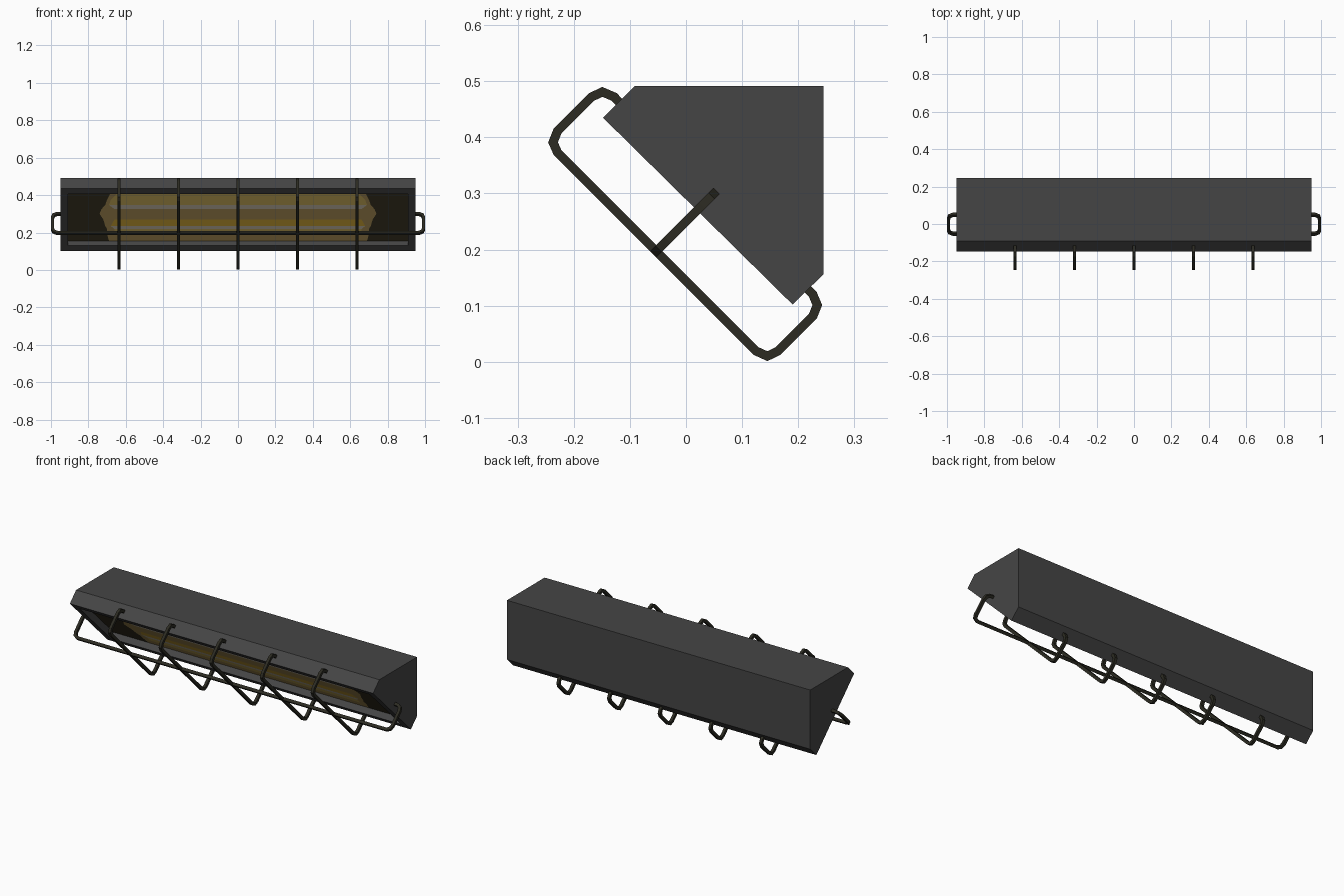
import bpy, bmesh, math
from mathutils import Vector

if "Cube" in bpy.data.objects:
    bpy.data.objects.remove(bpy.data.objects["Cube"])

S = math.sqrt(0.5)
DEPTH = 0.036


def material(name, rgb):
    m = bpy.data.materials.new(name)
    m.diffuse_color = (*rgb, 1)
    m.use_nodes = True
    m.node_tree.nodes["Principled BSDF"].inputs["Base Color"].default_value = m.diffuse_color
    return m


grey = material("charcoal housing", (0.060, 0.060, 0.060))
bar_mat = material("dark olive bars", (0.025, 0.024, 0.016))
panel_mats = [material("dark panel ends", (0.045, 0.037, 0.017)),
              material("amber glow", (0.66, 0.47, 0.11)),
              material("brown glow", (0.45, 0.31, 0.10)),
              material("pale tube", (0.60, 0.54, 0.42)),
              material("deep amber", (0.68, 0.42, 0.04))]


def add_object(name, bm, mats):
    me = bpy.data.meshes.new(name)
    bm.to_mesh(me)
    bm.free()
    for m in mats:
        me.materials.append(m)
    ob = bpy.data.objects.new(name, me)
    bpy.context.collection.objects.link(ob)
    return ob


# Housing: extruded wedge profile with a recessed slanted front
profile = [(-0.148, 0.435), (-0.092, 0.491), (0.245, 0.491), (0.245, 0.156), (0.19, 0.102)]
bm = bmesh.new()
base = bm.faces.new([bm.verts.new((-0.95, y, z)) for y, z in profile])
ext = bmesh.ops.extrude_face_region(bm, geom=[base])
bmesh.ops.translate(bm, vec=(1.9, 0, 0), verts=[v for v in ext["geom"] if isinstance(v, bmesh.types.BMVert)])
bmesh.ops.recalc_face_normals(bm, faces=bm.faces)
front = max(bm.faces, key=lambda f: f.normal.dot(Vector((0, -S, -S))))
bmesh.ops.inset_region(bm, faces=[front], thickness=0.057)
floor = bmesh.ops.extrude_discrete_faces(bm, faces=[front])["faces"][0]
for v in floor.verts:
    v.co += Vector((0, S, S)) * DEPTH
corners = [v.co.copy() for v in floor.verts]
bmesh.ops.delete(bm, geom=[floor], context="FACES_ONLY")
add_object("housing", bm, [grey])

# Lamp panel: recess floor split into coloured bands with ragged ends
xmax = max(c.x for c in corners)
low = min(corners, key=lambda c: c.z)
high = max(corners, key=lambda c: c.z)
levels = [low.z, 0.19, 0.218, 0.235, 0.27, 0.30, 0.325, 0.347, 0.375, high.z]
bands = [2, 1, 3, 4, 2, 2, 3, 1, 1]
outer = [0.69, 0.70, 0.70, 0.71, 0.72, 0.74, 0.73, 0.71, 0.70, 0.67]
inner = [0.62, 0.66, 0.66, 0.68, 0.66, 0.66, 0.66, 0.69, 0.68, 0.62]
bm = bmesh.new()
rows = []
for i, z in enumerate(levels):
    t = (z - low.z) / (high.z - low.z)
    y = low.y + t * (high.y - low.y)
    rows.append([bm.verts.new((x, y, z)) for x in
                 (-xmax, -outer[i], -inner[i], inner[i], outer[i], xmax)])
for i, band in enumerate(bands):
    for j, idx in enumerate([0, 2, band, 2, 0]):
        f = bm.faces.new((rows[i][j], rows[i][j + 1], rows[i + 1][j + 1], rows[i + 1][j]))
        f.material_index = idx
add_object("lamp_panel", bm, panel_mats)


# Guard bars: square rod swept along a flat path, mitred at each bend
def rod(name, points, normal, half=0.008):
    pts = [Vector(p) for p in points]
    n = Vector(normal).normalized()
    bm = bmesh.new()
    rings = []
    for i, p in enumerate(pts):
        a = (p - pts[max(i - 1, 0)]).normalized()
        b = (pts[min(i + 1, len(pts) - 1)] - p).normalized()
        side = n.cross(a + b).normalized()
        ref = n.cross(a if a.length else b)
        side *= half / max(side.dot(ref), 0.5)
        rings.append([bm.verts.new(p + side * s + n * half * t)
                      for s, t in ((1, 1), (1, -1), (-1, -1), (-1, 1))])
    for r, q in zip(rings, rings[1:]):
        for k in range(4):
            bm.faces.new((r[k], r[(k + 1) % 4], q[(k + 1) % 4], q[k]))
    bm.faces.new(rings[0])
    bm.faces.new(rings[-1])
    bmesh.ops.recalc_face_normals(bm, faces=bm.faces)
    add_object(name, bm, [bar_mat])


# Cross hoops
hoop = [(-0.113, 0.456), (-0.128, 0.472), (-0.149, 0.481), (-0.168, 0.472), (-0.229, 0.411),
        (-0.237, 0.391), (-0.229, 0.373), (0.125, 0.019), (0.145, 0.010), (0.164, 0.019),
        (0.226, 0.081), (0.234, 0.101), (0.226, 0.120), (0.210, 0.136)]
for k in range(-2, 3):
    rod(f"guard_hoop_{k + 3}", [(k * 0.3175, y, z) for y, z in hoop], (1, 0, 0))

# Long rail, bent back into both ends; d runs from rail line towards the housing
half = [(0.968, 0.0), (0.986, 0.007), (0.992, 0.02), (0.992, 0.080), (0.986, 0.094),
        (0.968, 0.101), (0.94, 0.101)]
path = [(-x, d) for x, d in reversed(half)] + half
rod("guard_rail", [(x, -0.052 + d, 0.198 + d) for x, d in path], (0, S, -S))
